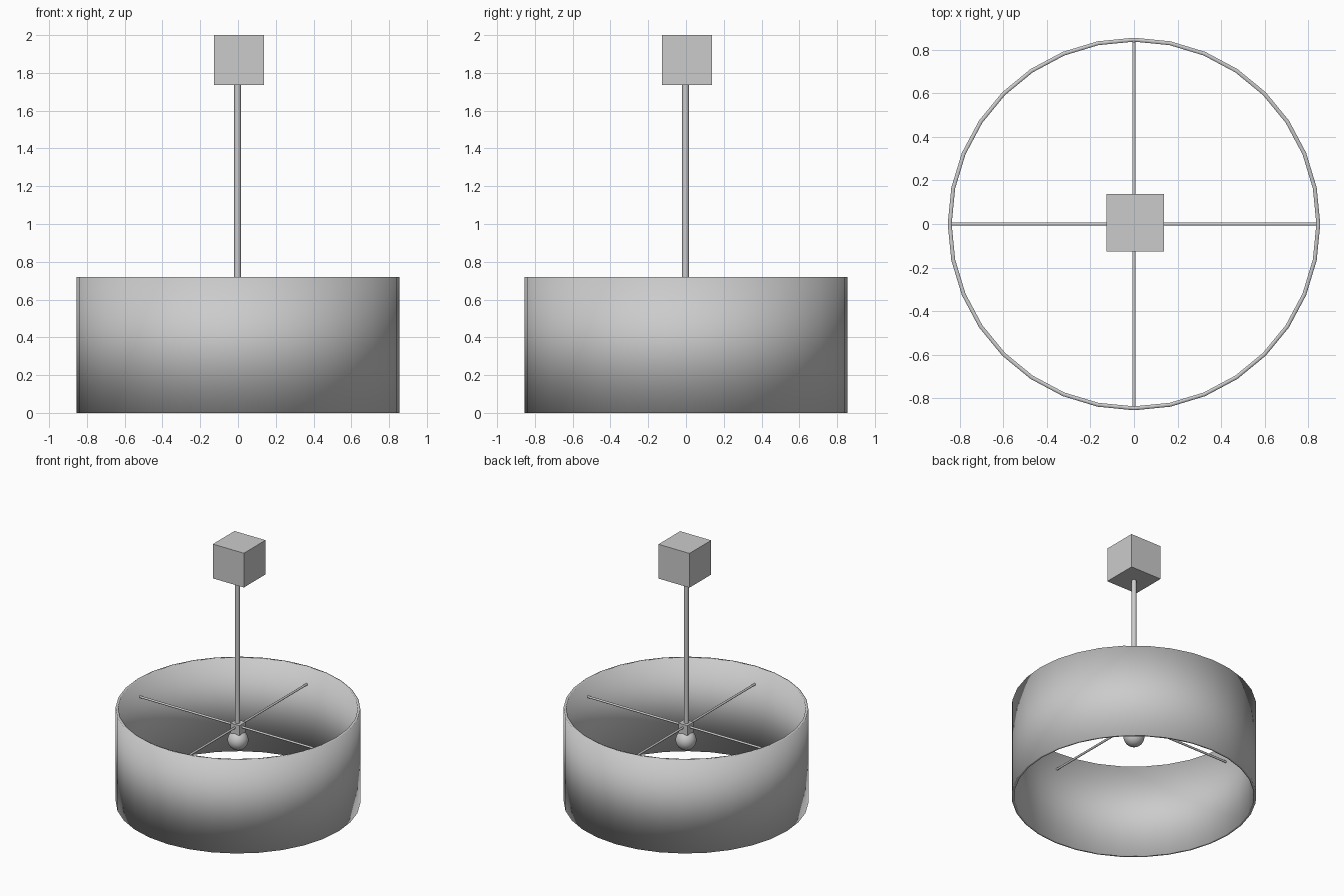
import bpy, math

if "Cube" in bpy.data.objects:
    bpy.data.objects.remove(bpy.data.objects["Cube"])


def box(name, size, loc):
    bpy.ops.mesh.primitive_cube_add(size=size, location=loc)
    bpy.context.object.name = name


def rod(name, radius, length, loc, rot=(0, 0, 0)):
    bpy.ops.mesh.primitive_cylinder_add(vertices=16, radius=radius, depth=length,
                                        location=loc, rotation=rot)
    bpy.context.object.name = name
    bpy.ops.object.shade_smooth_by_angle(angle=math.radians(40))


# Drum shade: open 32-sided tube, thickened inwards
bpy.ops.mesh.primitive_cylinder_add(vertices=32, radius=0.855, depth=0.72,
                                    end_fill_type='NOTHING', location=(0, 0, 0.36))
shade = bpy.context.object
shade.name = "drum_shade"
wall = shade.modifiers.new("wall", 'SOLIDIFY')
wall.thickness = 0.018
wall.offset = -1
bpy.ops.object.shade_smooth()

# Ceiling mount, hanging rod and hub
box("ceiling_mount", 0.264, (0.006, 0.006, 1.868))
rod("hanging_rod", 0.018, 1.16, (-0.002, -0.002, 1.18))
box("hub", 0.077, (0, 0, 0.573))

# Crossed support arms reaching the inside of the shade
rod("support_arm_x", 0.008, 1.678, (0.001, 0, 0.586), (0, math.pi / 2, 0))
rod("support_arm_y", 0.008, 1.678, (0, -0.003, 0.586), (math.pi / 2, 0, 0))

# Bulb under the hub
bpy.ops.mesh.primitive_uv_sphere_add(segments=32, ring_count=16, radius=0.073,
                                     location=(0, 0, 0.477))
bpy.context.object.name = "bulb"
bpy.ops.object.shade_smooth()
